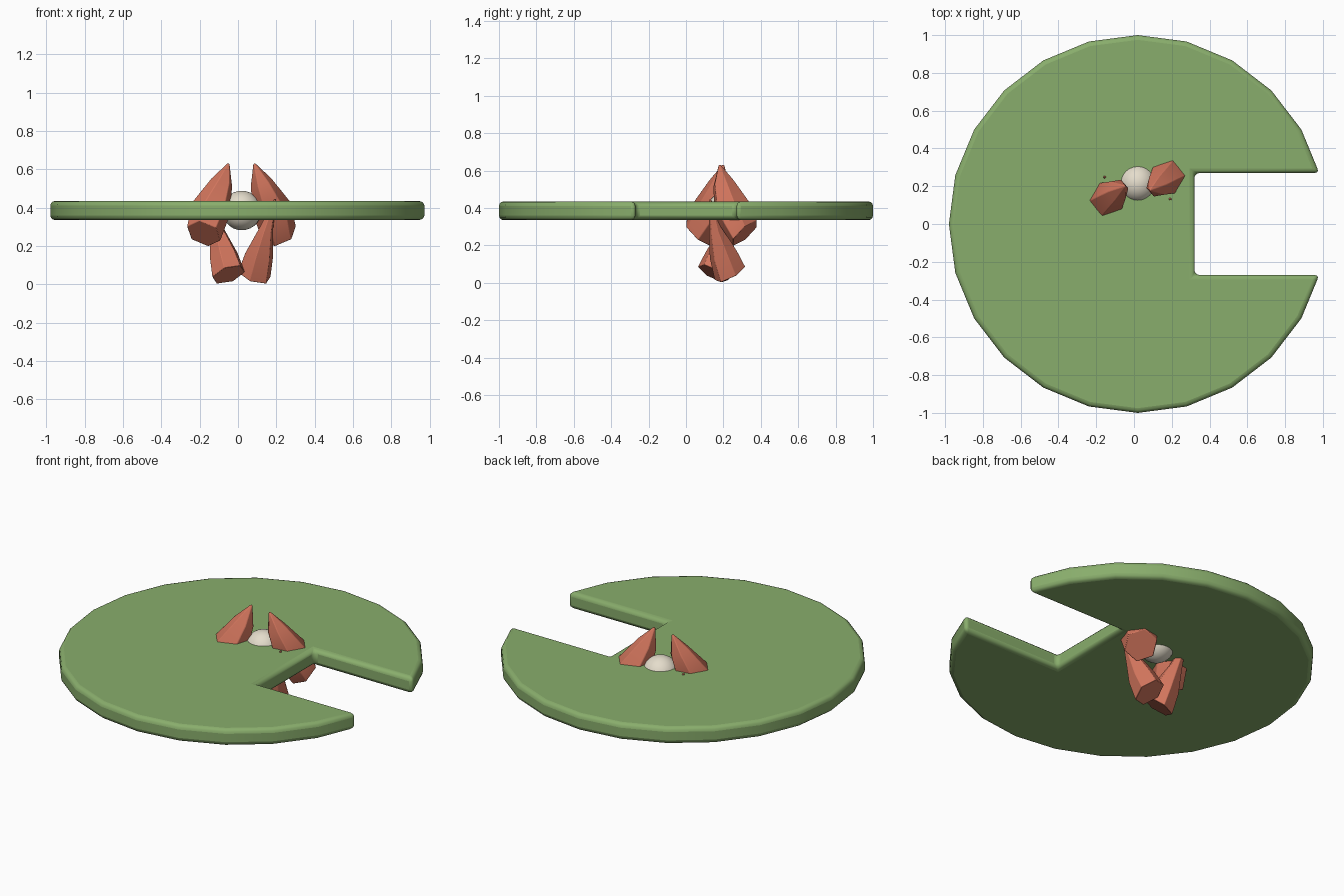
import bpy, bmesh, math
from mathutils import Vector

if "Cube" in bpy.data.objects:
    bpy.data.objects.remove(bpy.data.objects["Cube"])

CX = 0.02  # centre of the pad circle


def material(name, rgb):
    m = bpy.data.materials.new(name)
    m.diffuse_color = (*rgb, 1)
    m.use_nodes = True
    m.node_tree.nodes["Principled BSDF"].inputs["Base Color"].default_value = m.diffuse_color
    return m


GREEN = material("leaf_green", (0.25, 0.42, 0.15))
CORAL = material("petal_coral", (0.65, 0.18, 0.11))
CREAM = material("cream", (0.78, 0.72, 0.60))


def finish(name, bm, mat, bevel=0.0, segments=2):
    bmesh.ops.recalc_face_normals(bm, faces=bm.faces)
    me = bpy.data.meshes.new(name)
    bm.to_mesh(me)
    bm.free()
    me.materials.append(mat)
    ob = bpy.data.objects.new(name, me)
    bpy.context.collection.objects.link(ob)
    bpy.ops.object.select_all(action='DESELECT')
    ob.select_set(True)
    bpy.context.view_layer.objects.active = ob
    bpy.ops.object.shade_smooth_by_angle(angle=math.radians(35))
    if bevel:
        b = ob.modifiers.new("bevel", 'BEVEL')
        b.width, b.segments = bevel, segments
        b.limit_method, b.angle_limit = 'ANGLE', math.radians(30)
    return ob


# Floating pad: 24-sided disc with a rectangular notch
bm = bmesh.new()
outline = [(0.32, 0.27), (0.981, 0.27)]
outline += [(CX + math.cos(math.radians(a)), math.sin(math.radians(a)))
            for a in range(30, 331, 15)]
outline += [(0.981, -0.27), (0.32, -0.27)]
face = bm.faces.new([bm.verts.new((x, y, 0.335)) for x, y in outline])
top = bmesh.ops.extrude_face_region(bm, geom=[face])["geom"]
bmesh.ops.translate(bm, vec=(0, 0, 0.1),
                    verts=[v for v in top if isinstance(v, bmesh.types.BMVert)])
finish("pad", bm, GREEN, 0.025, 3)

# Flower centre
bm = bmesh.new()
bmesh.ops.create_uvsphere(bm, u_segments=24, v_segments=14, radius=0.103)
bmesh.ops.translate(bm, vec=(CX, 0.215, 0.385), verts=bm.verts)
finish("flower_centre", bm, CREAM)


# Petal: six-sided loft along a path of (centre, radius), turned about the flower
def petal(name, path, base_normal, turned):
    bm = bmesh.new()
    pts = [Vector(p) for p, r in path]
    rings = []
    for i, (p, r) in enumerate(path):
        n = (Vector(base_normal) if i == 0
             else pts[min(i + 1, len(pts) - 1)] - pts[i - 1]).normalized()
        u = Vector((1, 0, 0))
        u = (u - n * u.dot(n)).normalized()
        w = n.cross(u)
        ring = []
        for k in range(6):
            a = math.radians(60 * k + 15)
            q = pts[i] + r * (u * math.cos(a) + w * math.sin(a))
            if turned:
                q = Vector((2 * 0.018 - q.x, 2 * 0.19 - q.y, q.z))
            ring.append(bm.verts.new(q))
        rings.append(ring)
    for a, b in zip(rings, rings[1:]):
        for k in range(6):
            j = (k + 1) % 6
            bm.faces.new((a[k], a[j], b[j], b[k]))
    bm.faces.new(rings[0])
    bm.faces.new(rings[-1])
    finish(name, bm, CORAL, 0.012, 2)


UPPER = [((0.215, 0.315, 0.265), 0.095), ((0.178, 0.245, 0.39), 0.105),
         ((0.12, 0.2, 0.53), 0.06), ((0.085, 0.18, 0.63), 0.006)]
LOWER = [((0.085, 0.235, 0.05), 0.092), ((0.11, 0.2, 0.15), 0.078),
         ((0.145, 0.16, 0.28), 0.04), ((0.195, 0.13, 0.445), 0.005)]

for side, turned in (("right", False), ("left", True)):
    petal("upper_petal_" + side, UPPER, (-0.3, -0.65, 0.7), turned)
    petal("lower_petal_" + side, LOWER, (0.3, -0.45, 0.85), turned)
